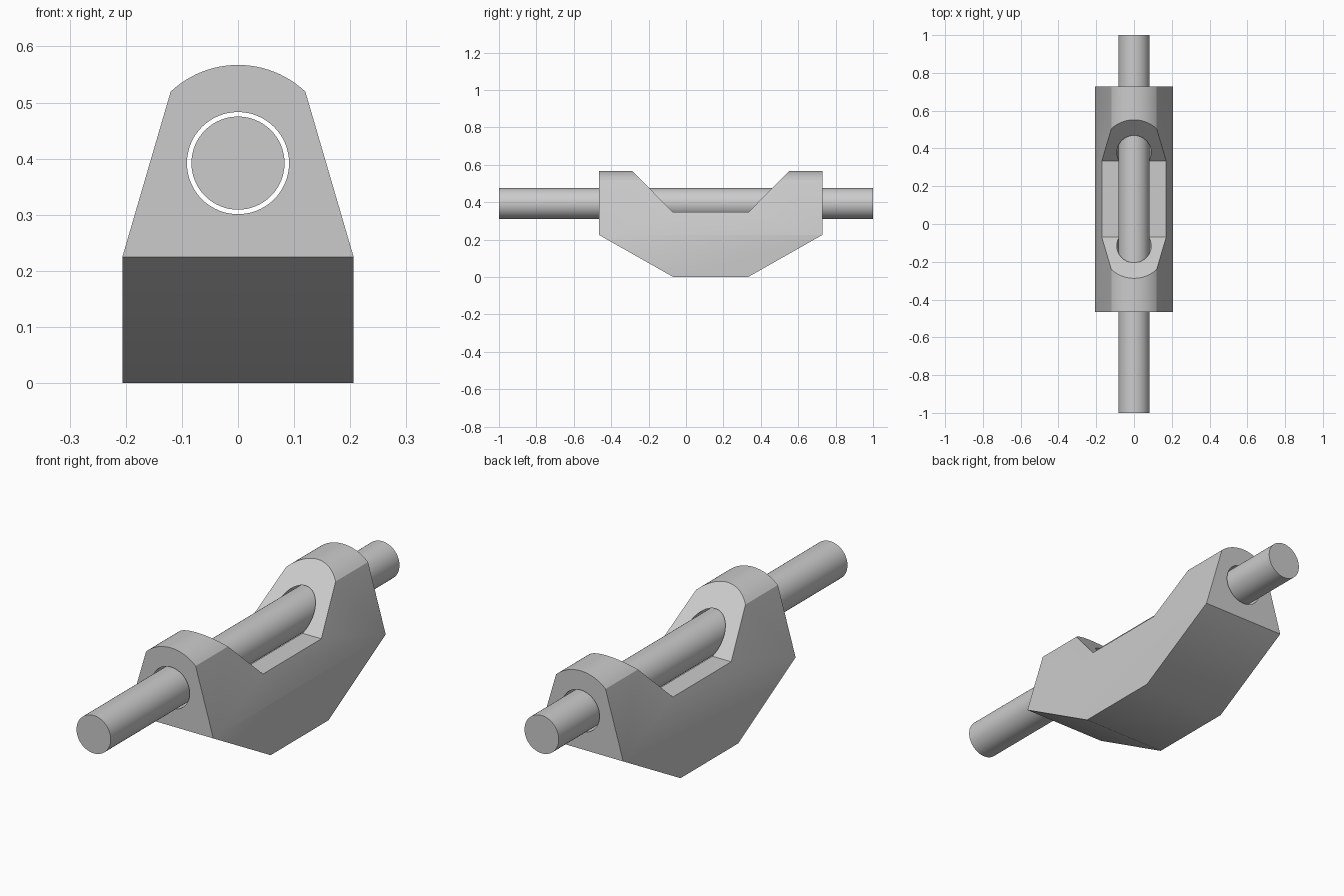
import bpy
import bmesh
from math import sin, cos, asin, pi, radians
from mathutils import Vector

if "Cube" in bpy.data.objects:
    bpy.data.objects.remove(bpy.data.objects["Cube"])

AXIS_Z = 0.392    # height of the rod axis
MID_Y = 0.132     # middle of the bracket along the rod
HALF_LEN = 0.597
HALF_W = 0.206

# Material
grey = bpy.data.materials.new("plain grey")
grey.use_nodes = True
colour = (0.6, 0.6, 0.6, 1)
grey.diffuse_color = colour
grey.node_tree.nodes["Principled BSDF"].inputs["Base Color"].default_value = colour


def prism(name, points, sweep):
    """Extrude a closed outline of 3D points along a sweep vector."""
    bm = bmesh.new()
    face = bm.faces.new([bm.verts.new(p) for p in points])
    result = bmesh.ops.extrude_face_region(bm, geom=[face])
    moved = [v for v in result["geom"] if isinstance(v, bmesh.types.BMVert)]
    bmesh.ops.translate(bm, verts=moved, vec=Vector(sweep))
    bmesh.ops.recalc_face_normals(bm, faces=bm.faces)
    mesh = bpy.data.meshes.new(name)
    bm.to_mesh(mesh)
    bm.free()
    mesh.materials.append(grey)
    obj = bpy.data.objects.new(name, mesh)
    bpy.context.collection.objects.link(obj)
    return obj


def activate(obj):
    bpy.ops.object.select_all(action='DESELECT')
    obj.select_set(True)
    bpy.context.view_layer.objects.active = obj


def boolean(obj, cutter, operation):
    mod = obj.modifiers.new("cut", 'BOOLEAN')
    mod.operation = operation
    mod.solver = 'EXACT'
    mod.object = cutter
    activate(obj)
    bpy.ops.object.modifier_apply(modifier=mod.name)
    bpy.data.objects.remove(cutter)


def smooth(obj):
    activate(obj)
    bpy.ops.object.shade_smooth_by_angle(angle=radians(30))


def cylinder(name, radius, y0, y1, sides=64):
    ring = [(radius * cos(2 * pi * i / sides), y0,
             AXIS_Z + radius * sin(2 * pi * i / sides)) for i in range(sides)]
    return prism(name, ring, (0, y1 - y0, 0))


# Bracket: tapered front section with a rounded top concentric with the bore
top_r, steps = 0.175, 24
spread = asin(0.12 / top_r)
front = [(-HALF_W, 0), (HALF_W, 0), (HALF_W, 0.225)]
for i in range(steps + 1):
    a = spread * (1 - 2 * i / steps)
    front.append((top_r * sin(a), AXIS_Z + top_r * cos(a)))
front.append((-HALF_W, 0.225))
bracket = prism("bracket", [(x, MID_Y - HALF_LEN, z) for x, z in front],
                (0, 2 * HALF_LEN, 0))

# Side outline: sloped underside and open notch in the top
half = [(0.2, 0), (0.65, 0.25), (0.65, 0.62), (0.472, 0.62), (0.202, 0.347)]
half[1] = (0.65, 0.225 * (0.65 - 0.2) / (HALF_LEN - 0.2))
outline = half + [(-y, z) for y, z in reversed(half)]
side = prism("side_outline", [(-0.4, MID_Y + y, z) for y, z in outline], (0.8, 0, 0))
boolean(bracket, side, 'INTERSECT')

# Bore through both ends, slightly wider than the rod
boolean(bracket, cylinder("bore", 0.091, -0.9, 1.1), 'DIFFERENCE')
smooth(bracket)

# Rod
rod = cylinder("rod", 0.083, -1, 1)
smooth(rod)
